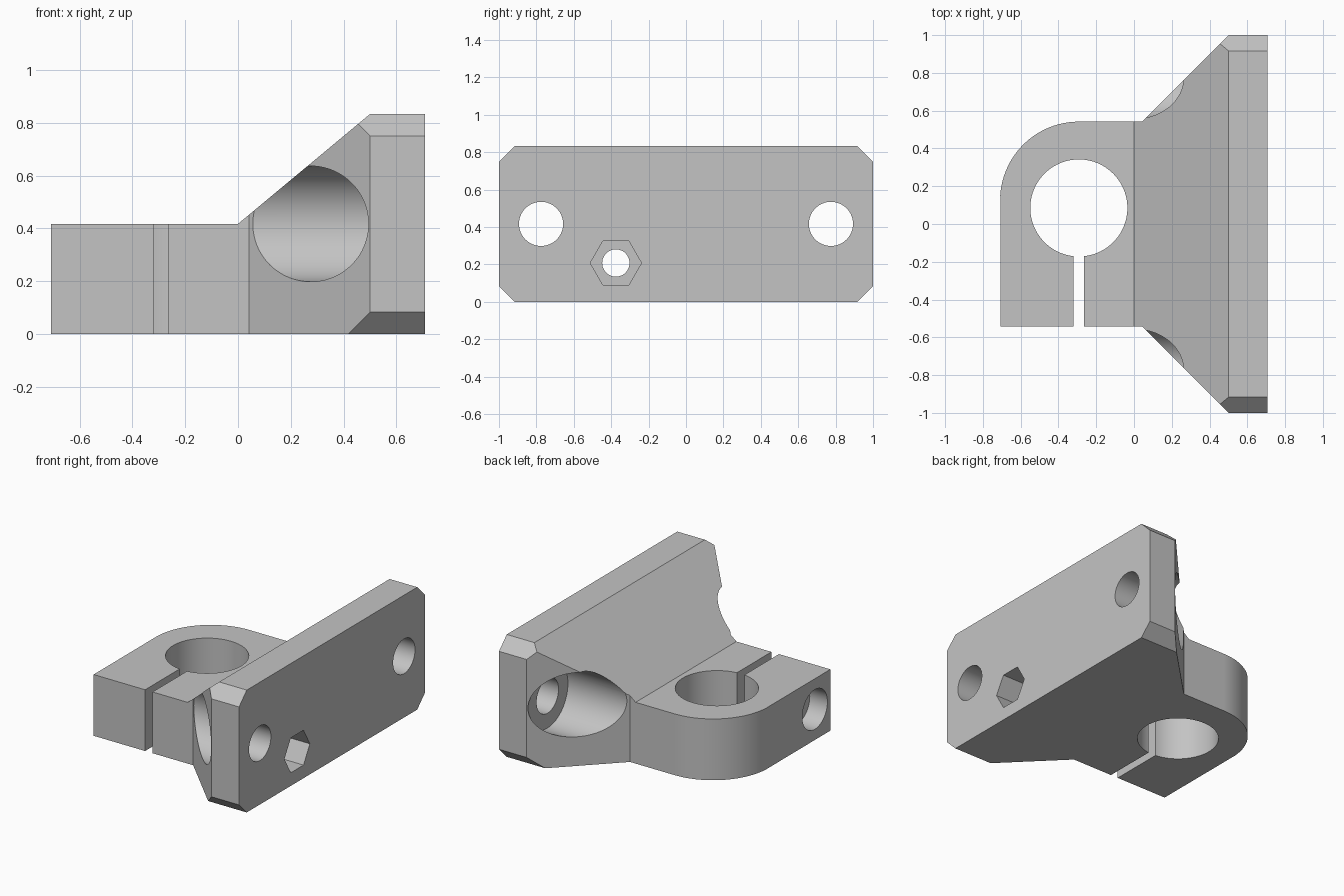
import bpy, bmesh
from math import cos, sin, pi, radians
from mathutils import Vector

if "Cube" in bpy.data.objects:
    bpy.data.objects.remove(bpy.data.objects["Cube"], do_unlink=True)

grey = bpy.data.materials.new("plain grey")
grey.use_nodes = True
colour = (0.55, 0.55, 0.55, 1)
grey.diffuse_color = colour
grey.node_tree.nodes["Principled BSDF"].inputs["Base Color"].default_value = colour


def prism(name, outline, axis, low, high):
    """Extrude a 2D outline along x, y or z; the outline uses the other two axes."""
    bm = bmesh.new()
    verts = []
    for point in outline:
        co = list(point)
        co.insert("xyz".index(axis), low)
        verts.append(bm.verts.new(co))
    face = bm.faces.new(verts)
    grown = bmesh.ops.extrude_face_region(bm, geom=[face])["geom"]
    shift = Vector([high - low if a == axis else 0 for a in "xyz"])
    bmesh.ops.translate(bm, vec=shift, verts=[g for g in grown if isinstance(g, bmesh.types.BMVert)])
    bmesh.ops.recalc_face_normals(bm, faces=bm.faces)
    mesh = bpy.data.meshes.new(name)
    bm.to_mesh(mesh)
    bm.free()
    mesh.materials.append(grey)
    ob = bpy.data.objects.new(name, mesh)
    bpy.context.collection.objects.link(ob)
    return ob


def arc(cx, cy, r, start=0, end=2 * pi, steps=80):
    return [(cx + r * cos(start + (end - start) * i / steps),
             cy + r * sin(start + (end - start) * i / steps)) for i in range(steps)]


def combine(body, tool, operation):
    bpy.context.view_layer.objects.active = body
    mod = body.modifiers.new("shape", "BOOLEAN")
    mod.object, mod.operation, mod.solver = tool, operation, "EXACT"
    bpy.ops.object.modifier_apply(modifier=mod.name)
    bpy.data.objects.remove(tool, do_unlink=True)


# Main sizes
END, PLATE, WAIST, SIDE = 0.708, 0.5, 0.042, 0.542
HIGH, LOW, CHAMFER = 0.833, 0.417, 0.083
BORE_X, BORE_Y, SCREW_Y, SCREW_Z = -0.292, 0.085, -0.375, 0.208

# Plan outline: flange plate, flared gusset and clamp with one rounded corner
plan = [(-END, -SIDE), (WAIST, -SIDE), (PLATE, -1), (END, -1), (END, 1), (PLATE, 1), (WAIST, SIDE)]
plan += arc(BORE_X, SIDE - LOW, LOW, pi / 2, pi, 24) + [(-END, SIDE - LOW)]
bracket = prism("clamp_bracket", plan, "z", -0.1, 1)

# Side profile: low clamp, sloped gusset, tall plate
side = [(-0.9, 0), (0.9, 0), (0.9, HIGH), (PLATE, HIGH), (0, LOW), (-0.9, LOW)]
combine(bracket, prism("side_profile", side, "y", -1.2, 1.2), "INTERSECT")

# End profile: chamfered corners (y faces pushed past the ends of the plate)
over = 0.1
wide, inset = 1 + over, CHAMFER + over
end = []
for s in (-1, 1):
    corners = [(s * (1 - CHAMFER), 0), (s * wide, inset), (s * wide, HIGH - inset), (s * (1 - CHAMFER), HIGH)]
    end += corners if s > 0 else corners[::-1]
combine(bracket, prism("end_profile", end, "x", -1, 1), "INTERSECT")

# Shaft bore and clamping slot
combine(bracket, prism("shaft_bore", arc(BORE_X, BORE_Y, 0.257), "z", -0.2, 1), "DIFFERENCE")
slot = [(BORE_X + dx, y) for dx, y in ((-0.028, -0.8), (0.028, -0.8), (0.028, BORE_Y), (-0.028, BORE_Y))]
combine(bracket, prism("clamp_slot", slot, "z", -0.2, 1), "DIFFERENCE")

# Mounting holes with wide tool clearances behind the plate
for s in (-1, 1):
    y = s * 0.775
    combine(bracket, prism("tool_clearance", arc(y, LOW, 0.219), "x", -0.2, PLATE), "DIFFERENCE")
    combine(bracket, prism("mounting_hole", arc(y, LOW, 0.118, steps=64), "x", 0.3, 1), "DIFFERENCE")

# Clamp screw: through hole, head recess and hexagonal nut pocket
combine(bracket, prism("screw_hole", arc(SCREW_Y, SCREW_Z, 0.073, steps=48), "x", -1, 1), "DIFFERENCE")
combine(bracket, prism("head_recess", arc(SCREW_Y, SCREW_Z, 0.135, steps=64), "x", -1, -0.575), "DIFFERENCE")
combine(bracket, prism("nut_pocket", arc(SCREW_Y, SCREW_Z, 0.137, steps=6), "x", 0.04, 1), "DIFFERENCE")

# Smooth bores with crisp edges
bpy.ops.object.select_all(action="DESELECT")
bracket.select_set(True)
bpy.context.view_layer.objects.active = bracket
bpy.ops.object.shade_smooth_by_angle(angle=radians(25))
weighted = bracket.modifiers.new("flat_faces", "WEIGHTED_NORMAL")
weighted.keep_sharp = True
